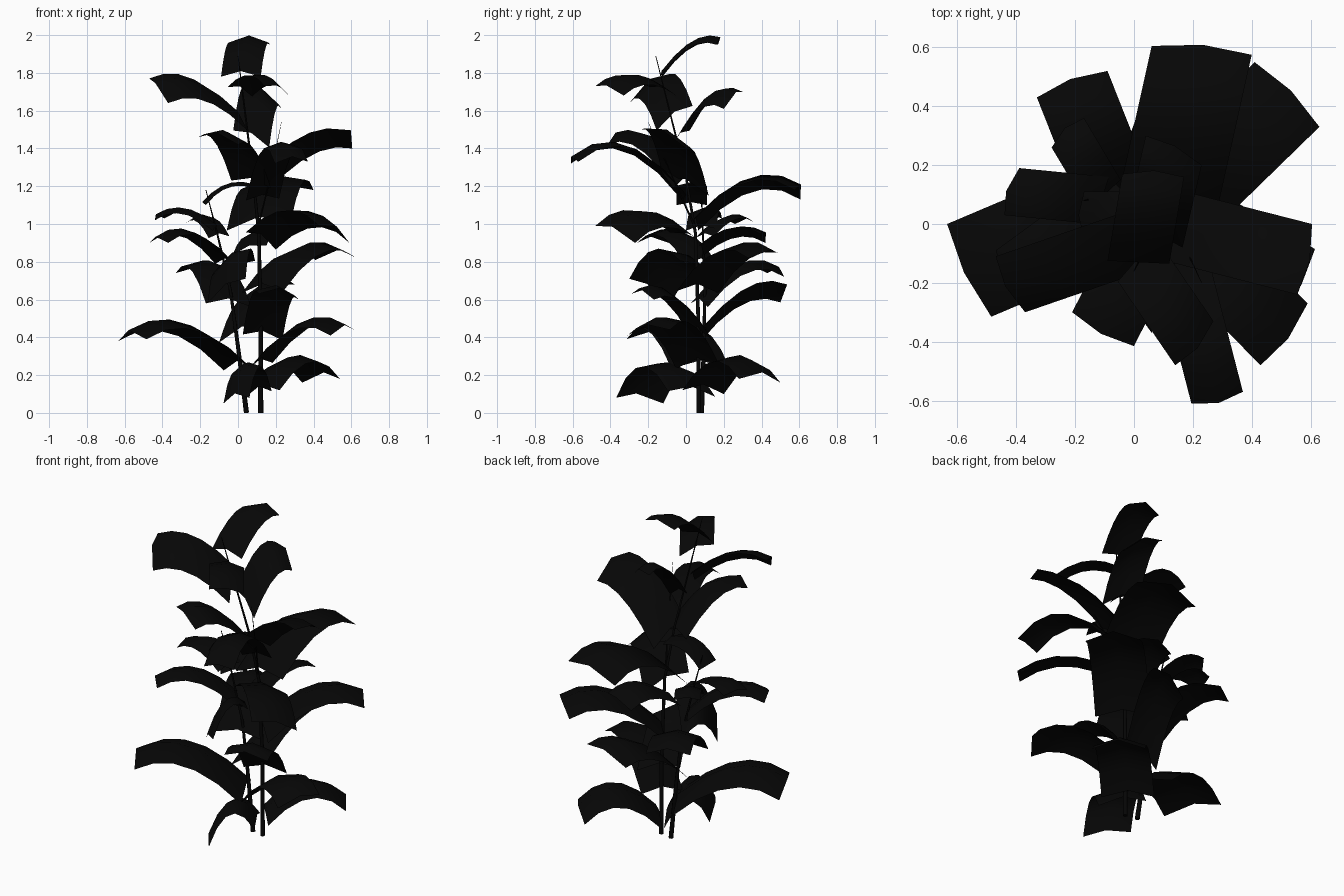
import bpy
from mathutils import Vector

cube = bpy.data.objects.get("Cube")
if cube:
    bpy.data.objects.remove(cube, do_unlink=True)


def material(name, colour):
    m = bpy.data.materials.new(name)
    m.use_nodes = True
    m.diffuse_color = colour
    bsdf = m.node_tree.nodes["Principled BSDF"]
    bsdf.inputs["Base Color"].default_value = colour
    bsdf.inputs["Roughness"].default_value = 0.9
    return m


LEAF = material("leaf black", (0.002, 0.002, 0.002, 1))
STEM = material("stem black", (0.0015, 0.0015, 0.0015, 1))


def add_leaf(name, base, corner_a, corner_b, lift, steps=5):
    """Arched strip with a raised midrib, ending between two tip corners."""
    base, a, b = Vector(base), Vector(corner_a), Vector(corner_b)
    half = (b - a) / 2
    tip = (a + b) / 2
    along = (tip - base).normalized()
    ridge = 0.28 * half.length
    verts, faces = [], []
    for i in range(steps + 1):
        t = i / steps
        # Horizontal travel slows toward the drooping tip
        mid = base.lerp(tip, t * (1.12 - 0.12 * t))
        mid.z += 4 * lift * t * (1 - t)
        crown = mid + along * 0.02 * t + Vector((0, 0, ridge))
        verts += [mid - half, crown, mid + half]
        if i:
            k = 3 * i
            faces += [(k - 3, k - 2, k + 1, k), (k - 2, k - 1, k + 2, k + 1)]
    mesh = bpy.data.meshes.new(name)
    mesh.from_pydata(verts, [], faces)
    mesh.materials.append(LEAF)
    mesh.shade_smooth()
    obj = bpy.data.objects.new(name, mesh)
    bpy.context.collection.objects.link(obj)


def add_stem(name, points, radius):
    """Tapered tube through the points."""
    curve = bpy.data.curves.new(name, "CURVE")
    curve.dimensions = "3D"
    curve.bevel_depth = radius
    curve.bevel_resolution = 1
    curve.use_fill_caps = True
    spline = curve.splines.new("POLY")
    spline.points.add(len(points) - 1)
    for i, p in enumerate(points):
        spline.points[i].co = (*p, 1)
        spline.points[i].radius = 1 - 0.85 * i / (len(points) - 1)
    curve.materials.append(STEM)
    obj = bpy.data.objects.new(name, curve)
    bpy.context.collection.objects.link(obj)


# Stems
add_stem("main_stem", [(0.12, 0.068, 0), (0.12, 0.065, 0.5), (0.11, 0.05, 0.95),
                       (0.08, 0, 1.25), (0.03, -0.1, 1.65), (0, -0.16, 1.89)], 0.014)
add_stem("side_stem", [(0.045, 0.082, 0), (0, 0.095, 0.35), (-0.04, 0.1, 0.65),
                       (-0.11, 0.09, 0.95), (-0.17, 0.08, 1.18)], 0.014)
add_stem("front_twig", [(0.11, 0.04, 1), (0.16, -0.05, 1.2), (0.23, -0.2, 1.54)], 0.006)

# Lowest leaves
add_leaf("low_front_leaf", (0.11, 0.03, 0.1), (-0.077, -0.12, 0.05), (0.06, -0.37, 0.08), 0.15)
add_leaf("low_back_right_leaf", (0.12, 0.09, 0.11), (0.54, 0.28, 0.18), (0.34, 0.5, 0.16), 0.12)
add_leaf("low_left_leaf", (0, 0.08, 0.23), (-0.635, 0, 0.38), (-0.485, -0.315, 0.39), 0.12)
add_leaf("low_right_leaf", (0.12, 0.06, 0.25), (0.615, -0.085, 0.44), (0.49, -0.31, 0.41), 0.11)

# Middle leaves
add_leaf("mid_front_leaf", (0.13, 0.08, 0.4), (0.11, -0.29, 0.63), (0.32, -0.17, 0.6), 0.09)
add_leaf("mid_back_leaf", (0.02, 0.09, 0.42), (0.06, 0.5, 0.585), (0.3, 0.535, 0.68), 0.09)
add_leaf("mid_back_left_leaf", (-0.05, 0.07, 0.57), (-0.33, 0.43, 0.74), (-0.09, 0.52, 0.72), 0.1)
add_leaf("mid_back_right_leaf", (0.13, 0.06, 0.64), (0.41, 0.55, 0.81), (0.63, 0.33, 0.82), 0.11)
add_leaf("mid_front_left_leaf", (-0.01, 0.08, 0.74), (-0.16, -0.08, 0.58), (0.04, -0.3, 0.71), 0.11)
add_leaf("mid_left_leaf", (-0.07, 0.08, 0.79), (-0.47, -0.09, 0.9), (-0.37, -0.26, 0.9), 0.09)
add_leaf("mid_right_leaf", (0.12, 0.02, 0.91), (0.59, -0.27, 0.9), (0.43, -0.48, 0.99), 0.1)
add_leaf("inner_back_leaf", (0.06, 0.08, 0.86), (0.08, 0.42, 0.9), (0.26, 0.39, 0.95), 0.06)
add_leaf("side_left_leaf", (-0.11, 0.08, 0.97), (-0.44, 0.03, 1.02), (-0.39, 0.19, 1.03), 0.06)
add_leaf("side_back_leaf", (-0.1, 0.1, 0.93), (-0.28, 0.26, 1.0), (-0.17, 0.36, 1.01), 0.05)

# Upper leaves
add_leaf("upper_back_leaf", (0.11, 0.05, 0.99), (0.06, 0.605, 1.13), (0.4, 0.575, 1.18), 0.12)
add_leaf("upper_left_leaf", (0.08, 0.03, 1.19), (-0.17, -0.05, 1.1), (-0.17, 0.11, 1.1), 0.05)
add_leaf("upper_front_leaf", (0.13, 0, 1.13), (0.195, -0.61, 1.32), (0.37, -0.57, 1.33), 0.16)
add_leaf("upper_right_leaf", (0.11, 0, 1.2), (0.605, 0, 1.4), (0.555, -0.24, 1.5), 0.08)
add_leaf("upper_front_left_leaf", (0.07, -0.01, 1.21), (-0.21, -0.3, 1.46), (0, -0.415, 1.42), 0.09)

# Crown leaves
add_leaf("crown_back_leaf", (0.07, -0.03, 1.45), (0.04, 0.3, 1.7), (0.23, 0.2, 1.61), 0.09)
add_leaf("crown_left_leaf", (0, -0.06, 1.56), (-0.47, -0.11, 1.77), (-0.37, -0.3, 1.64), 0.08)
add_leaf("crown_right_leaf", (0.01, -0.12, 1.7), (0.14, -0.48, 1.73), (0.27, -0.33, 1.68), 0.06)
add_leaf("crown_top_leaf", (0.015, -0.13, 1.78), (-0.04, 0.17, 1.95), (0.17, 0.16, 1.95), 0.065)
